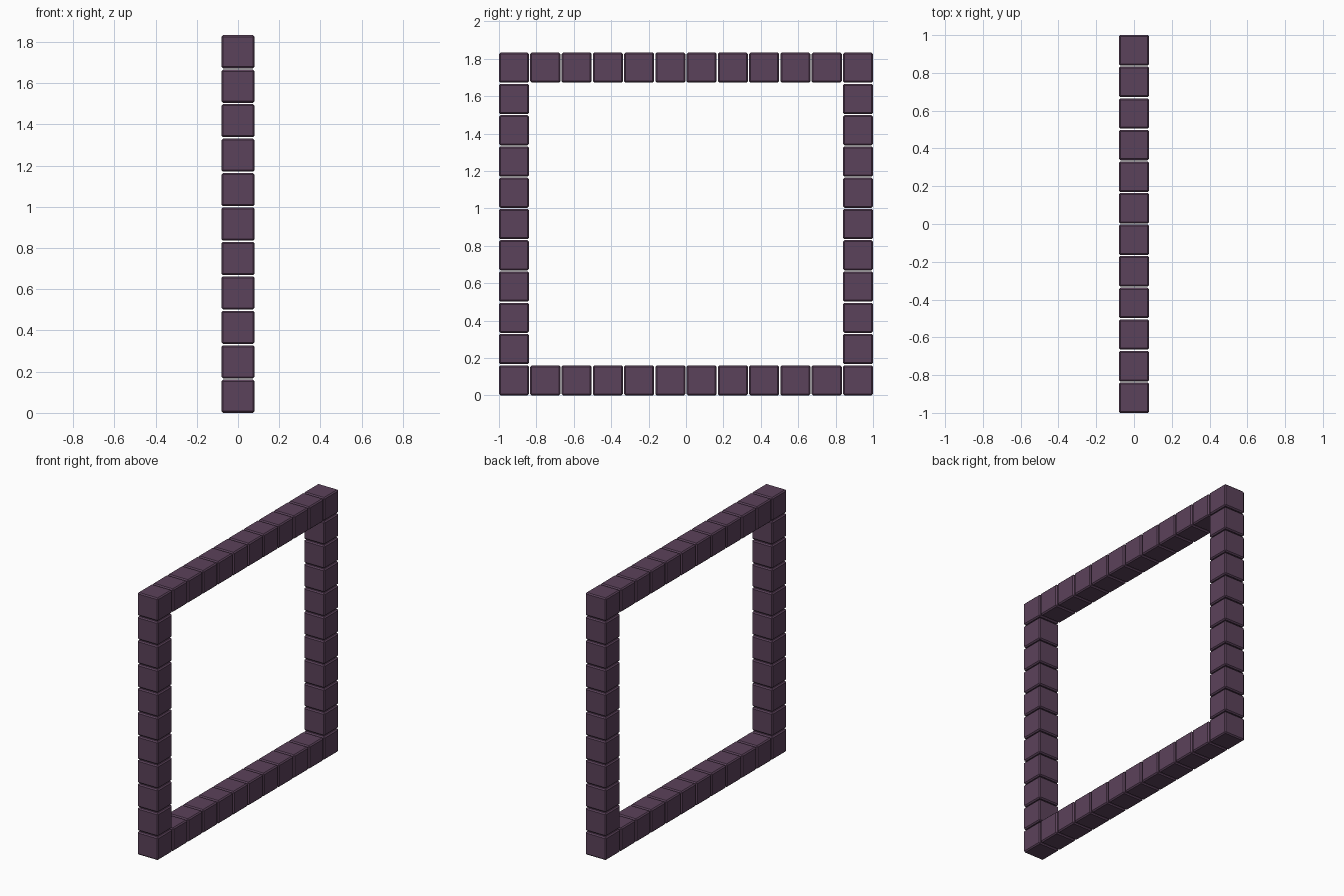
import bpy

if "Cube" in bpy.data.objects:
    bpy.data.objects.remove(bpy.data.objects["Cube"])

SIZE = 0.161                 # edge of one block
NY, NZ = 12, 11              # blocks across and up
PITCH = (2 - SIZE) / (NY - 1)

mat = bpy.data.materials.new("dark_purple")
mat.diffuse_color = (0.105, 0.054, 0.103, 1)
mat.use_nodes = True
mat.node_tree.nodes["Principled BSDF"].inputs["Base Color"].default_value = mat.diffuse_color

# one chamfered block, its mesh shared by the whole frame
bpy.ops.mesh.primitive_cube_add(size=SIZE)
block = bpy.context.object
block.data.materials.append(mat)
mesh = block.data
bpy.data.objects.remove(block)


def add_block(name, j, k):
    ob = bpy.data.objects.new(name, mesh)
    ob.location = (0, -1 + SIZE / 2 + j * PITCH, SIZE / 2 + k * PITCH)
    bpy.context.collection.objects.link(ob)
    bev = ob.modifiers.new("chamfer", 'BEVEL')
    bev.width = 0.008
    bev.segments = 1


# bottom and top rows, corners included
for j in range(NY):
    add_block("bottom_block", j, 0)
    add_block("top_block", j, NZ - 1)

# side columns between the rows
for k in range(1, NZ - 1):
    add_block("front_column_block", 0, k)
    add_block("back_column_block", NY - 1, k)
